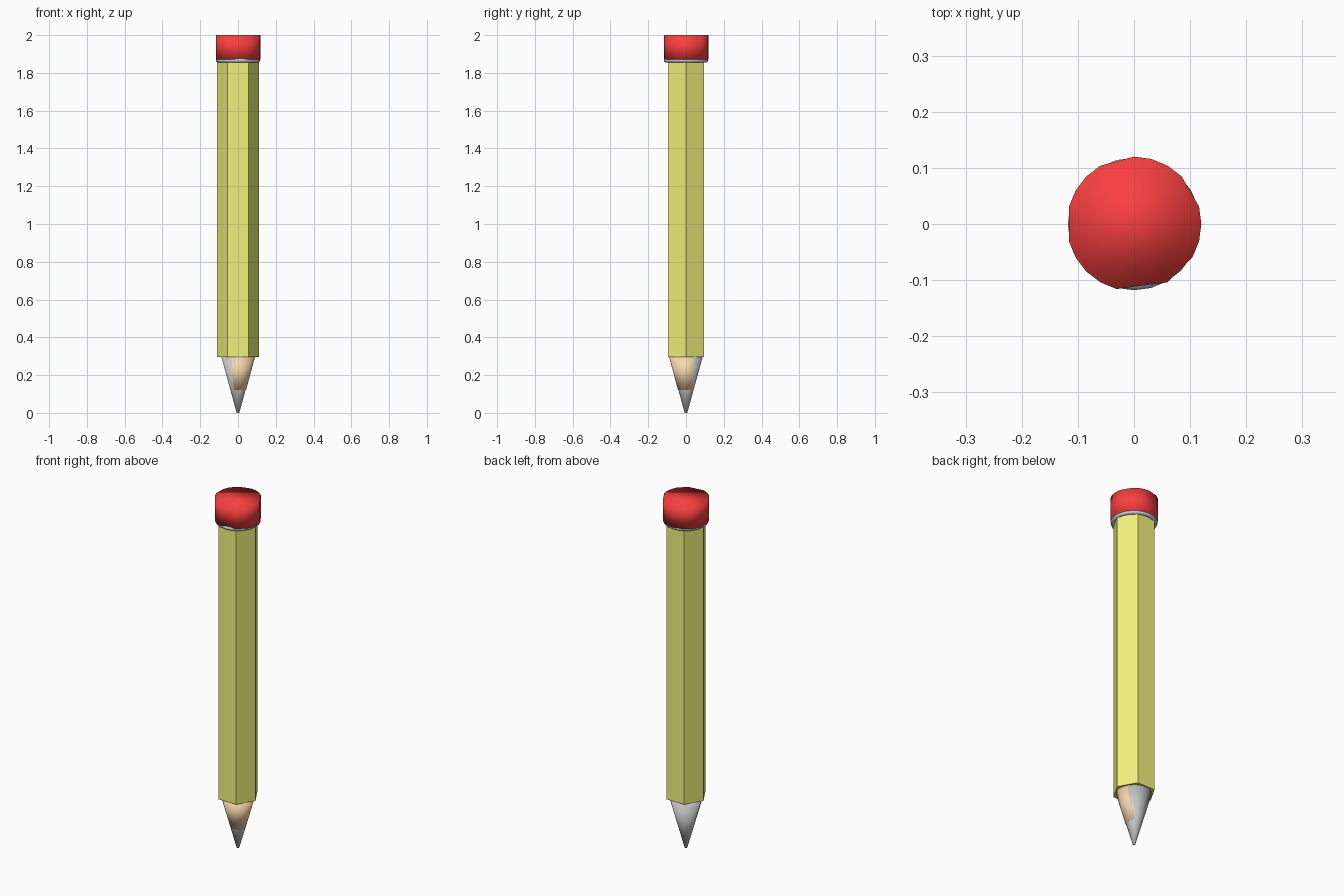
import bpy, bmesh
from math import cos, sin, radians

if "Cube" in bpy.data.objects:
    bpy.data.objects.remove(bpy.data.objects["Cube"])


def loft(name, angles, rings, color=None, smooth=True, offset=(0, 0)):
    """Closed solid through (radius, z) rings sharing one set of angles."""
    bm = bmesh.new()
    loops = [[bm.verts.new((r * cos(radians(a)) + offset[0],
                            r * sin(radians(a)) + offset[1], z))
              for a in angles] for r, z in rings]
    n = len(angles)
    for lo, hi in zip(loops, loops[1:]):
        for i in range(n):
            j = (i + 1) % n
            bm.faces.new((lo[i], lo[j], hi[j], hi[i]))
    bm.faces.new(loops[0][::-1])
    bm.faces.new(loops[-1])
    for f in bm.faces:
        f.smooth = smooth
    me = bpy.data.meshes.new(name)
    bm.to_mesh(me)
    bm.free()
    ob = bpy.data.objects.new(name, me)
    bpy.context.collection.objects.link(ob)
    paint(ob, color)
    return ob


def paint(ob, color):
    if color:
        mat = bpy.data.materials.new(ob.name)
        mat.diffuse_color = (*color, 1)
        mat.use_nodes = True
        mat.node_tree.nodes["Principled BSDF"].inputs["Base Color"].default_value = mat.diffuse_color
        ob.data.materials.append(mat)


# Hexagonal painted body
loft("body", range(0, 360, 60), [(0.11, 0.295), (0.11, 1.87)],
     (0.88, 0.88, 0.2), smooth=False)

# Sharpened lead cone, with a flat facet towards +x
loft("lead_cone", [11.25 + 22.5 * i for i in range(16)],
     [(0.007, 0.0), (0.09, 0.297)])

# Wood showing through as a sliver on the +x side
loft("wood_core", [11.25 * i for i in range(32)],
     [(0.040, 0.12), (0.0875, 0.296)], (0.95, 0.68, 0.4),
     offset=(0.0025, -0.002))

# Rolled metal ring under the eraser
bpy.ops.mesh.primitive_torus_add(major_segments=24, minor_segments=10,
                                 major_radius=0.107, minor_radius=0.011,
                                 location=(0, 0, 1.866))
ring = bpy.context.object
ring.name = "metal_ring"
bpy.ops.object.shade_smooth()
paint(ring, (0.55, 0.6, 0.68))

# Eraser: a 24-sided drum with a few worn-off corners
worn = {30, 105, 180, 270, 285, 315}
loft("eraser", [a for a in range(0, 360, 15) if a not in worn],
     [(0.12, 1.87), (0.12, 2.0)], (0.95, 0.05, 0.05))
